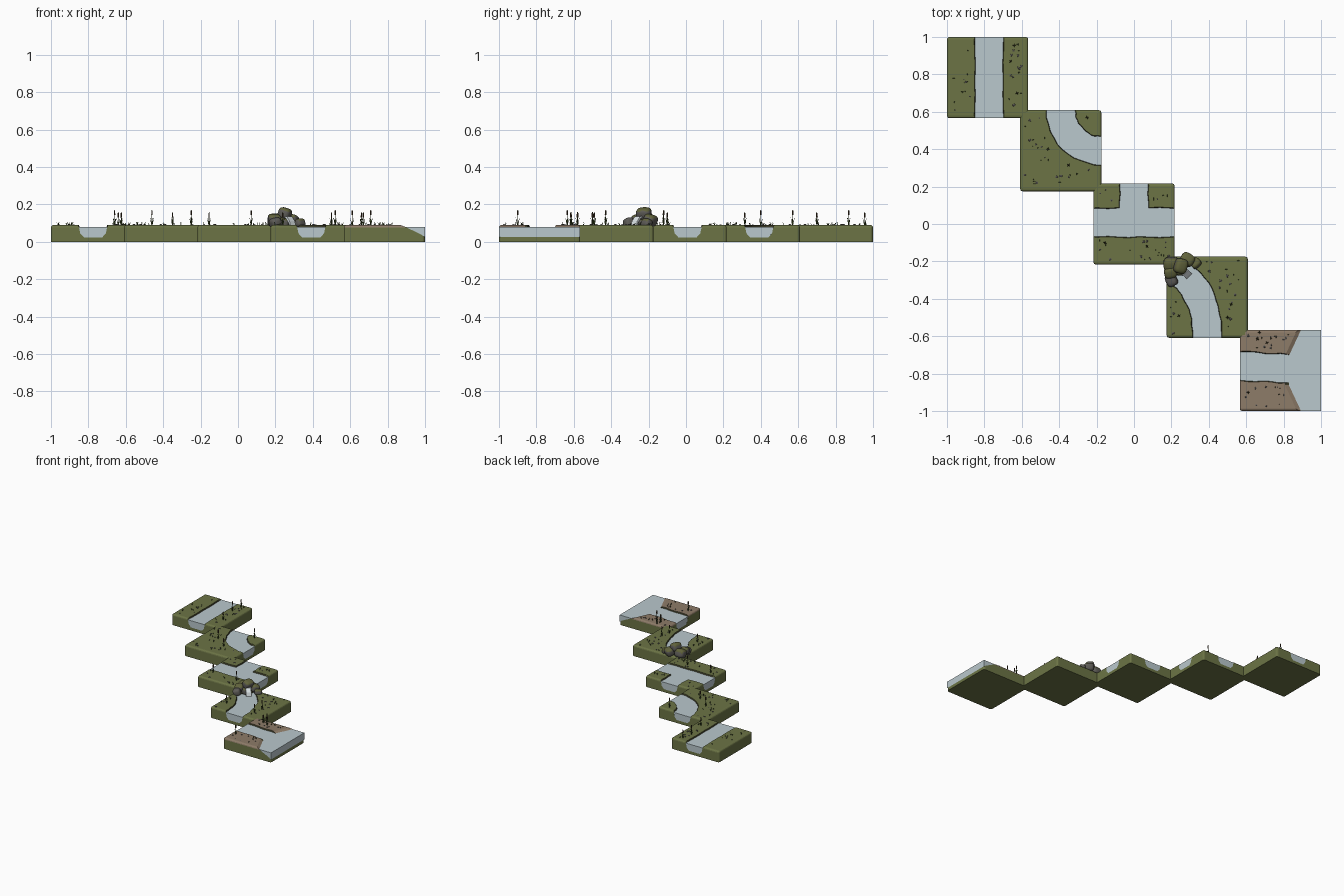
import bpy, bmesh, math, random
from mathutils import Vector, Matrix
from mathutils.geometry import interpolate_bezier

random.seed(4)
if "Cube" in bpy.data.objects:
    bpy.data.objects.remove(bpy.data.objects["Cube"])

STEP, HALF, TOP, WATER = 0.3915, 0.217, 0.09, 0.08


def material(name, *rgb):
    m = bpy.data.materials.new(name)
    m.use_nodes = True
    m.diffuse_color = (*rgb, 1)
    m.node_tree.nodes["Principled BSDF"].inputs["Base Color"].default_value = (*rgb, 1)
    return m


grass = material("olive grass", 0.15, 0.175, 0.06)
bank = material("dark bank", 0.055, 0.055, 0.025)
sand = material("brown sand", 0.27, 0.2, 0.14)
water = material("pale water", 0.49, 0.58, 0.61)
stone = material("grey stone", 0.11, 0.105, 0.095)
moss = material("mossy green", 0.12, 0.125, 0.045)
stalk = material("reed green", 0.04, 0.06, 0.015)
seed = material("reed brown", 0.06, 0.035, 0.018)
foam = material("white foam", 0.72, 0.78, 0.8)


def add_object(name, bm, mats, loc=(0, 0, 0)):
    me = bpy.data.meshes.new(name)
    bm.to_mesh(me)
    bm.free()
    for m in mats:
        me.materials.append(m)
    ob = bpy.data.objects.new(name, me)
    ob.location = loc
    bpy.context.collection.objects.link(ob)
    return ob


def loft(name, rings, mat, loc, clamp=False):
    """Skin a list of closed rings and cap both ends."""
    bm = bmesh.new()
    lim = (lambda c: max(-HALF, min(HALF, c))) if clamp else (lambda c: c)
    vs = [[bm.verts.new((lim(x), lim(y), z)) for x, y, z in r] for r in rings]
    n = len(vs[0])
    for a, b in zip(vs, vs[1:]):
        for i in range(n):
            j = (i + 1) % n
            bm.faces.new((a[i], a[j], b[j], b[i]))
    bm.faces.new(vs[0])
    bm.faces.new(vs[-1])
    bmesh.ops.remove_doubles(bm, verts=bm.verts, dist=0.0001)
    bmesh.ops.recalc_face_normals(bm, faces=bm.faces)
    return add_object(name, bm, [mat], loc)


# Channel cross-section: side factor and height
BED = [(-1, WATER), (-0.9, 0.045), (-0.65, 0.024), (0.65, 0.024), (0.9, 0.045), (1, WATER)]
BRIM = [(1.09, 0.1), (-1.09, 0.1)]


def sections(path, widths, profile):
    rings = []
    for i, p in enumerate(path):
        t = (path[min(i + 1, len(path) - 1)] - path[max(i - 1, 0)]).normalized()
        side = Vector((-t.y, t.x))
        rings.append([(*(p + side * s * widths[i]), z) for s, z in profile])
    return rings


def line(a, b, n=9):
    a, b = Vector(a), Vector(b)
    return [a.lerp(b, i / n) for i in range(n + 1)]


def sea(z_list):
    """Plan outlines of the open water, sliding outward as they go down."""
    rings = []
    for z in z_list:
        s = (WATER - z) * 2.1
        half = [(0.3, 0.25), (0.11 + s, 0.25), (0.11 + s, HALF), (0.045 + s, 0.078)]
        rings.append([(x, y, z) for x, y in half] + [(x, -y, z) for x, y in reversed(half)])
    return rings


def build_tile(name, k, paths, beach=False):
    loc = (STEP * k, -STEP * k, 0)
    # Rounded slab
    bm = bmesh.new()
    bmesh.ops.create_cube(bm, size=1, matrix=Matrix.Translation((0, 0, TOP / 2))
                          @ Matrix.Diagonal((2 * HALF, 2 * HALF, TOP, 1)))
    edges = [e for e in bm.edges if max(v.co.z for v in e.verts) > 0.01]
    bmesh.ops.bevel(bm, geom=edges, offset=0.014, segments=3, profile=0.5, affect='EDGES')
    ground = add_object(name + "_ground", bm, [grass, bank, sand], loc)
    # Carve the channels and fill them with water
    cutters = []
    for i, path in enumerate(paths):
        w = [0.076 + (random.uniform(-0.004, 0.004) if 1 < j < len(path) - 2 else 0)
             for j in range(len(path))]
        cutters.append(loft("channel_cutter", sections(path, w, BED + BRIM), bank, loc))
        loft(f"{name}_water_{i + 1}", sections(path, w, BED), water, loc, True)
    if beach:
        cutters.append(loft("sea_cutter", sea((0.1, WATER, 0.025)), bank, loc))
        loft(name + "_sea", sea((WATER, 0.025)), water, loc, True)
    for c in cutters:
        c.hide_render = True
        mod = ground.modifiers.new("carve", 'BOOLEAN')
        mod.operation, mod.solver, mod.object = 'DIFFERENCE', 'EXACT', c
    bpy.context.view_layer.update()
    me = bpy.data.meshes.new_from_object(
        ground.evaluated_get(bpy.context.evaluated_depsgraph_get()))
    ground.modifiers.clear()
    ground.data = me
    for c in cutters:
        bpy.data.objects.remove(c)
    me.materials.clear()
    for m in (grass, bank, sand):
        me.materials.append(m)
    # Banks lie inside the tile below the top; sand covers the beach top
    for p in me.polygons:
        c = p.center
        inside = max(abs(c.x), abs(c.y)) < 0.205 and 0.01 < c.z < TOP - 0.001
        p.material_index = 1 if inside else 0
        if beach and (c.z > 0.072 and not inside or inside and c.x > 0.06):
            p.material_index = 2
    # Pebbles and grass tufts on dry ground
    bm = bmesh.new()
    count = 0
    while count < 26:
        x, y = (random.uniform(-0.195, 0.195) for _ in range(2))
        if min((Vector((x, y)) - q).length for path in paths for q in path) < 0.1 \
                or beach and x > 0.04 or k == 1 and x < -0.06 and y > 0.06:
            continue
        count += 1
        base = Matrix.Translation((x, y, TOP))
        if count % 2:
            r = random.uniform(0.004, 0.009)
            bmesh.ops.create_icosphere(bm, subdivisions=1, radius=r,
                                       matrix=base @ Matrix.Diagonal((1, 1, 0.7, 1)))
        else:
            for _ in range(3):
                tilt = Matrix.Rotation(random.uniform(-0.7, 0.7), 4, random.choice("XY"))
                paint(bmesh.ops.create_cone(
                    bm, segments=3, radius1=0.0025, radius2=0, depth=0.022,
                    matrix=base @ tilt @ Matrix.Translation((0, 0, 0.006))), 1)
    add_object(name + "_pebbles_and_tufts", bm, [stone, stalk], loc)


def paint(made, index):
    for f in {f for v in made["verts"] for f in v.link_faces}:
        f.material_index = index


E = 0.25
arc = [Vector((HALF - 0.217 * math.cos(a), HALF - 0.217 * math.sin(a)))
       for a in (math.radians(7.5 * i) for i in range(13))]
bend = [Vector((0, E))] + arc + [Vector((E, 0))]
stream = [Vector((0, -E))] + [p.to_2d() for p in interpolate_bezier(
    Vector((0, -HALF, 0)), Vector((0, -0.03, 0)),
    Vector((-0.06, 0.06, 0)), Vector((-0.15, 0.135, 0)), 14)]

build_tile("straight_tile", -2, [line((0.008, -E), (0.008, E))])
build_tile("bend_tile", -1, [bend])
build_tile("junction_tile", 0, [line((-E, 0.008), (E, 0.008)), line((0, 0.03), (0, E), 5)])
build_tile("spring_tile", 1, [stream])
build_tile("beach_tile", 2, [line((-E, 0.026), (0.12, 0.005))], True)

# Boulders around the spring: x, y, z, radius
BOULDERS = [(0.2, -0.215, 0.115, 0.042), (0.25, -0.225, 0.15, 0.04),
            (0.285, -0.19, 0.115, 0.038), (0.33, -0.21, 0.1, 0.028),
            (0.2, -0.3, 0.1, 0.034), (0.195, -0.26, 0.12, 0.034),
            (0.245, -0.24, 0.1, 0.035)]
for i, (x, y, z, r) in enumerate(BOULDERS):
    bm = bmesh.new()
    bmesh.ops.create_icosphere(bm, subdivisions=3, radius=1)
    for v in bm.verts:
        # Push the ball toward a rounded block
        v.co /= sum(abs(c) ** 3.5 for c in v.co) ** (1 / 3.5)
    turn = Matrix.Rotation(i * 1.3, 4, 'Z') @ Matrix.Rotation(0.3, 4, 'X')
    bm.transform(turn @ Matrix.Diagonal((r, r * 0.85, r * 0.8, 1)))
    bm.normal_update()
    for f in bm.faces:
        f.smooth = True
        f.material_index = int(f.normal.z > 0.35 and i != 4)
    add_object(f"boulder_{i + 1}", bm, [stone, moss], (x, y, z))

# Little waterfall between the boulders
fall = [(0.25, -0.235, 0.14), (0.275, -0.26, 0.135), (0.29, -0.275, 0.11), (0.297, -0.282, 0.075)]
ribbon = []
for x, y, z in fall:
    ribbon.append([(x - 0.014, y - 0.014, z), (x + 0.014, y + 0.014, z),
                   (x + 0.008, y + 0.02, z - 0.008), (x - 0.02, y - 0.008, z - 0.008)])
loft("waterfall", ribbon, foam, (0, 0, 0))

# Cattail reeds
REEDS = [(-0.64, 0.955), (-0.66, 0.87), (-0.625, 0.7), (-0.46, 0.4), (-0.35, 0.315),
         (-0.25, 0.57), (-0.155, -0.1), (0.07, -0.12), (0.5, -0.5), (0.52, -0.43),
         (0.24, -0.49), (0.61, -0.9), (0.66, -0.615), (0.71, -0.635), (0.67, -0.58)]
for i, (x, y) in enumerate(REEDS):
    bm = bmesh.new()
    h = 0.07 + 0.012 * (i % 2)

    def rod(z, r1, r2, depth, index, m=Matrix()):
        paint(bmesh.ops.create_cone(bm, cap_ends=True, segments=6, radius1=r1, radius2=r2,
                                    depth=depth, matrix=m @ Matrix.Translation((0, 0, z))), index)

    rod(h / 2, 0.002, 0.0015, h, 0)
    rod(h - 0.016, 0.0045, 0.004, 0.024, 1)
    for j in range(4):
        lean = Matrix.Rotation(j * 1.57 + i, 4, 'Z') @ Matrix.Rotation(0.25, 4, 'X')
        rod(0.02, 0.003, 0.0003, 0.04 + 0.006 * (j % 2), 0, lean)
    add_object(f"reed_{i + 1}", bm, [stalk, seed], (x, y, TOP - 0.002))
